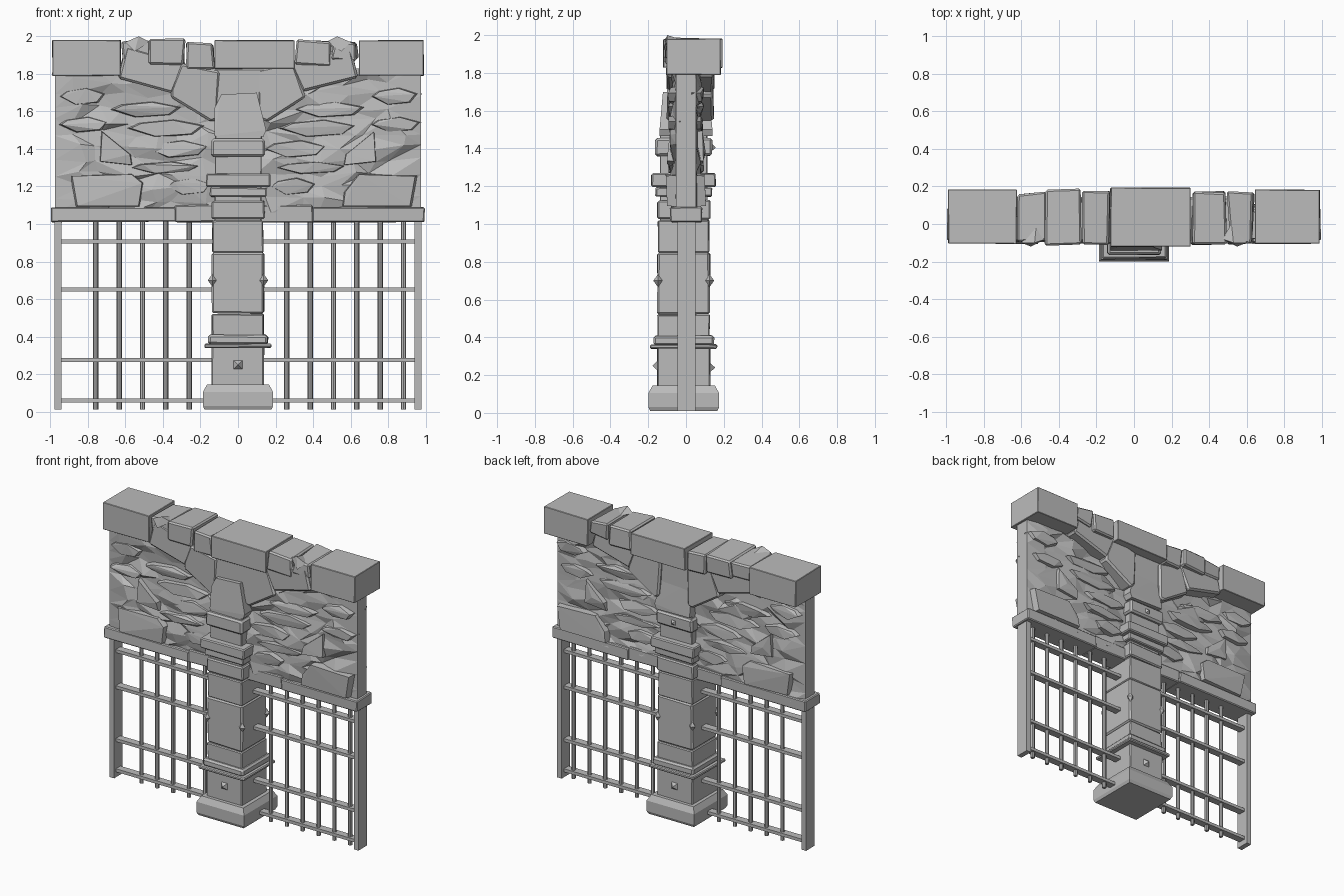
import bpy, bmesh, random
from mathutils import Vector

random.seed(7)
if "Cube" in bpy.data.objects:
    bpy.data.objects.remove(bpy.data.objects["Cube"], do_unlink=True)

stone = bpy.data.materials.new("stone grey")
stone.use_nodes = True
GREY = (0.5, 0.5, 0.5, 1)
stone.diffuse_color = GREY
stone.node_tree.nodes["Principled BSDF"].inputs["Base Color"].default_value = GREY


def finish(name, bm, bevel=0.0):
    bmesh.ops.recalc_face_normals(bm, faces=bm.faces)
    mesh = bpy.data.meshes.new(name)
    bm.to_mesh(mesh)
    bm.free()
    mesh.materials.append(stone)
    obj = bpy.data.objects.new(name, mesh)
    bpy.context.collection.objects.link(obj)
    if bevel:
        mod = obj.modifiers.new("worn edges", "BEVEL")
        mod.width = bevel
        mod.segments = 1
    return obj


def prism(name, profile, y0, y1, bevel=0.008, jitter=0.0):
    """Extrude a front outline (x, z) from y0 to y1."""
    bm = bmesh.new()
    face = bm.faces.new([bm.verts.new((x, y0, z)) for x, z in profile])
    out = bmesh.ops.extrude_face_region(bm, geom=[face])
    for v in out["geom"]:
        if isinstance(v, bmesh.types.BMVert):
            v.co.y = y1
    for v in bm.verts:
        v.co += Vector([random.uniform(-jitter, jitter) for _ in range(3)])
    return finish(name, bm, bevel)


def block(name, x0, x1, y0, y1, z0, z1, bevel=0.006, jitter=0.0):
    return prism(name, [(x0, z0), (x1, z0), (x1, z1), (x0, z1)], y0, y1, bevel, jitter)


def hull(name, points):
    bm = bmesh.new()
    for p in points:
        bm.verts.new(p)
    res = bmesh.ops.convex_hull(bm, input=bm.verts)
    loose = [g for g in res["geom_interior"] if isinstance(g, bmesh.types.BMVert)]
    bmesh.ops.delete(bm, geom=loose, context="VERTS")
    return finish(name, bm)


def wall_stone(name, outline, side, depth=0.09, shrink=0.85):
    """Chipped stone on one wall face: wide at its root, narrower outside."""
    cx = sum(p[0] for p in outline) / len(outline)
    cz = sum(p[1] for p in outline) / len(outline)
    pts = []
    for x, z in outline:
        pts.append((x, side * 0.03, z))
        pts.append((cx + (x - cx) * shrink, side * (depth + random.uniform(-0.012, 0.008)),
                    cz + (z - cz) * shrink))
    hull(name, pts)


# Pillar: stacked blocks, half widths in x and y, slightly forward of centre
YC = -0.012
hull("pillar_base", [(sx * w, YC + sy * w, z) for sx in (-1, 1) for sy in (-1, 1)
                     for w, z in ((0.178, 0.01), (0.187, 0.03), (0.187, 0.105), (0.165, 0.145))])
for name, half, z0, z1, bev in [
        ("pillar_plinth", 0.14, 0.13, 0.35, 0.006),
        ("lower_moulding", 0.177, 0.34, 0.362, 0.006),
        ("lower_moulding_top", 0.16, 0.355, 0.41, 0.012),
        ("pillar_shaft_low", 0.138, 0.4, 0.52, 0.006),
        ("pillar_shaft_mid", 0.139, 0.522, 0.848, 0.01),
        ("pillar_shaft_high", 0.135, 0.85, 1.02, 0.006),
        ("pillar_core", 0.125, 0.95, 1.5, 0.004),
        ("pillar_neck", 0.14, 1.025, 1.125, 0.008),
        ("upper_moulding_low", 0.15, 1.145, 1.195, 0.006),
        ("upper_moulding", 0.17, 1.195, 1.27, 0.007),
        ("pillar_collar", 0.143, 1.36, 1.455, 0.012)]:
    dy = half + (0.01 if name == "pillar_collar" else 0)
    block(name, -half, half, YC - dy, YC + dy, z0, z1, bev, 0.003)

# Head stones on both faces, leaning back towards the wall
for side, tag in ((-1, "front"), (1, "back")):
    outline = [(-0.125, 1.47), (0.135, 1.465), (0.15, 1.5), (0.1, 1.7), (-0.09, 1.69), (-0.125, 1.62)]
    hull("head_stone_" + tag, [(x, y, z) for x, z in outline
                               for y in (0, side * (0.14 if z < 1.6 else 0.122))])

# Metal-like studs: on plinth, on collar back, and at the shaft corners
def stud(name, x, y, z, r=0.024):
    hull(name, [(x - r, y, z - r), (x + r, y, z - r), (x - r, y, z + r), (x + r, y, z + r),
                (x, y - r * 1.1, z), (x, y + r * 1.1, z)])


stud("plinth_stud_front", 0, YC - 0.14, 0.25)
stud("plinth_stud_back", 0, YC + 0.14, 0.24)
stud("collar_stud_back", 0, YC + 0.153, 1.405, 0.016)
for sx in (-1, 1):
    for sy in (-1, 1):
        c = Vector((sx * 0.136, YC + sy * 0.136, 0.7))
        hull("corner_stud", [c + Vector(d) * 0.025 for d in
                             ((1, 0, 0), (-1, 0, 0), (0, 1, 0), (0, -1, 0), (0, 0, 1.4), (0, 0, -1.4))])

# Rough wall: two faceted sheets joined round the rim
NX, NZ = 15, 11
bm = bmesh.new()
sheets = {}
for side in (-1, 1):
    for i in range(NX + 1):
        for k in range(NZ + 1):
            x, z = -0.975 + 1.95 * i / NX, 1.06 + 0.77 * k / NZ
            y = 0.052
            if 0 < i < NX:
                x += random.uniform(-0.05, 0.05)
                y = 0.066 + random.uniform(-0.018, 0.022)
            if 0 < k < NZ:
                z += random.uniform(-0.022, 0.022)
            sheets[side, i, k] = bm.verts.new((x, side * y, z))
    for i in range(NX):
        for k in range(NZ):
            a, b, c, d = [sheets[side, i + u, k + v] for u, v in ((0, 0), (1, 0), (1, 1), (0, 1))]
            for tri in ((a, b, c), (a, c, d)) if random.random() < 0.5 else ((a, b, d), (b, c, d)):
                bm.faces.new(tri)
rim = [e for e in bm.edges if e.is_boundary]
bmesh.ops.bridge_loops(bm, edges=rim)
finish("rough_wall", bm)

# Protruding wall stones and long thin ledges on both faces
for side in (-1, 1):
    wall_stone("large_stone_left", [(-0.87, 1.09), (-0.52, 1.09), (-0.5, 1.22), (-0.56, 1.27), (-0.9, 1.26)], side, 0.1, 0.93)
    wall_stone("large_stone_right", [(0.55, 1.09), (0.93, 1.09), (0.96, 1.26), (0.64, 1.27), (0.56, 1.17)], side, 0.1, 0.93)
    for sx in (-1, 1):
        wall_stone("notched_stone", [(sx * 0.74, 1.33), (sx * 0.56, 1.31), (sx * 0.57, 1.37),
                                     (sx * 0.67, 1.39), (sx * 0.73, 1.5)], side, 0.095, 0.92)
        for x, z, w, h in ((0.36, 1.3, 0.2, 0.035), (0.3, 1.4, 0.18, 0.05), (0.4, 1.51, 0.22, 0.05),
                           (0.82, 1.53, 0.14, 0.045), (0.5, 1.61, 0.2, 0.045), (0.83, 1.68, 0.13, 0.05),
                           (0.28, 1.2, 0.13, 0.05)):
            x = sx * x + random.uniform(-0.03, 0.03)
            wall_stone("ledge_stone", [(x - w, z), (x - w * 0.3, z - h), (x + w * 0.7, z - h * 0.7),
                                       (x + w, z + h * 0.3), (x + w * 0.2, z + h), (x - w * 0.7, z + h * 0.6)],
                       side, 0.088, 0.85)

# Sill course under the wall
for name, x0, x1, d, z1 in (("sill_outer_left", -0.995, -0.33, 0.085, 1.09),
                            ("sill_inner_left", -0.335, -0.12, 0.076, 1.1),
                            ("sill_inner_right", 0.12, 0.4, 0.076, 1.1),
                            ("sill_outer_right", 0.395, 0.995, 0.085, 1.09)):
    block(name, x0, x1, -d, d, 1.01, z1, 0.006, 0.003)

# Arched braces: two stones each side, with a filling stone between them
for sx in (-1, 1):
    for name, outline in (
            ("brace_inner", [(0.11, 1.56), (0.15, 1.545), (0.36, 1.675), (0.35, 1.72), (0.3, 1.86), (0.1, 1.82)]),
            ("brace_outer", [(0.35, 1.7), (0.64, 1.78), (0.6, 1.95), (0.28, 1.86)])):
        prism(name, [(sx * x, z) for x, z in outline], -0.1, 0.145, 0.012, 0.006)
prism("brace_filling", [(-0.13, 1.56), (0.13, 1.56), (0.2, 1.83), (-0.2, 1.83)], -0.095, 0.125)

# Coping stones along the top
for x0, x1, y0, y1, z0, z1, jit in (
        (-0.99, -0.625, -0.105, 0.183, 1.79, 1.98, 0.002),
        (-0.62, -0.475, -0.095, 0.165, 1.87, 1.975, 0.013),
        (-0.47, -0.285, -0.115, 0.18, 1.85, 1.98, 0.009),
        (-0.275, -0.13, -0.11, 0.17, 1.825, 1.965, 0.008),
        (-0.125, 0.3, -0.12, 0.195, 1.825, 1.98, 0.003),
        (0.31, 0.495, -0.11, 0.172, 1.845, 1.975, 0.01),
        (0.505, 0.635, -0.1, 0.165, 1.87, 1.975, 0.013),
        (0.645, 0.99, -0.105, 0.183, 1.79, 1.98, 0.002)):
    block("coping_stone", x0, x1, y0, y1, z0, z1, 0.003 if jit < 0.005 else 0.01, jit)
for sx in (-1, 1):
    hull("broken_chip", [(sx * 0.6, -0.1, 1.97), (sx * 0.53, -0.1, 2.0), (sx * 0.47, -0.08, 1.97),
                         (sx * 0.55, -0.12, 1.92), (sx * 0.52, 0.0, 1.97)])

# Iron grille: end posts, round uprights and flat cross rails
for sx in (-1, 1):
    block("end_post", sx * 0.96 - 0.018, sx * 0.96 + 0.018, -0.045, 0.05, 0.01, 1.02, 0)
    for n in range(6 if sx > 0 else 5):
        bm = bmesh.new()
        bmesh.ops.create_cone(bm, cap_ends=True, segments=8, radius1=0.014, radius2=0.014, depth=1.01)
        bmesh.ops.translate(bm, verts=bm.verts, vec=(sx * (0.26 + 0.1245 * n), 0, 0.515))
        finish("upright_bar", bm)
for z in (0.06, 0.275, 0.65, 0.907):
    block("cross_rail", -0.945, 0.965, -0.026, 0.026, z - 0.011, z + 0.011, 0)
